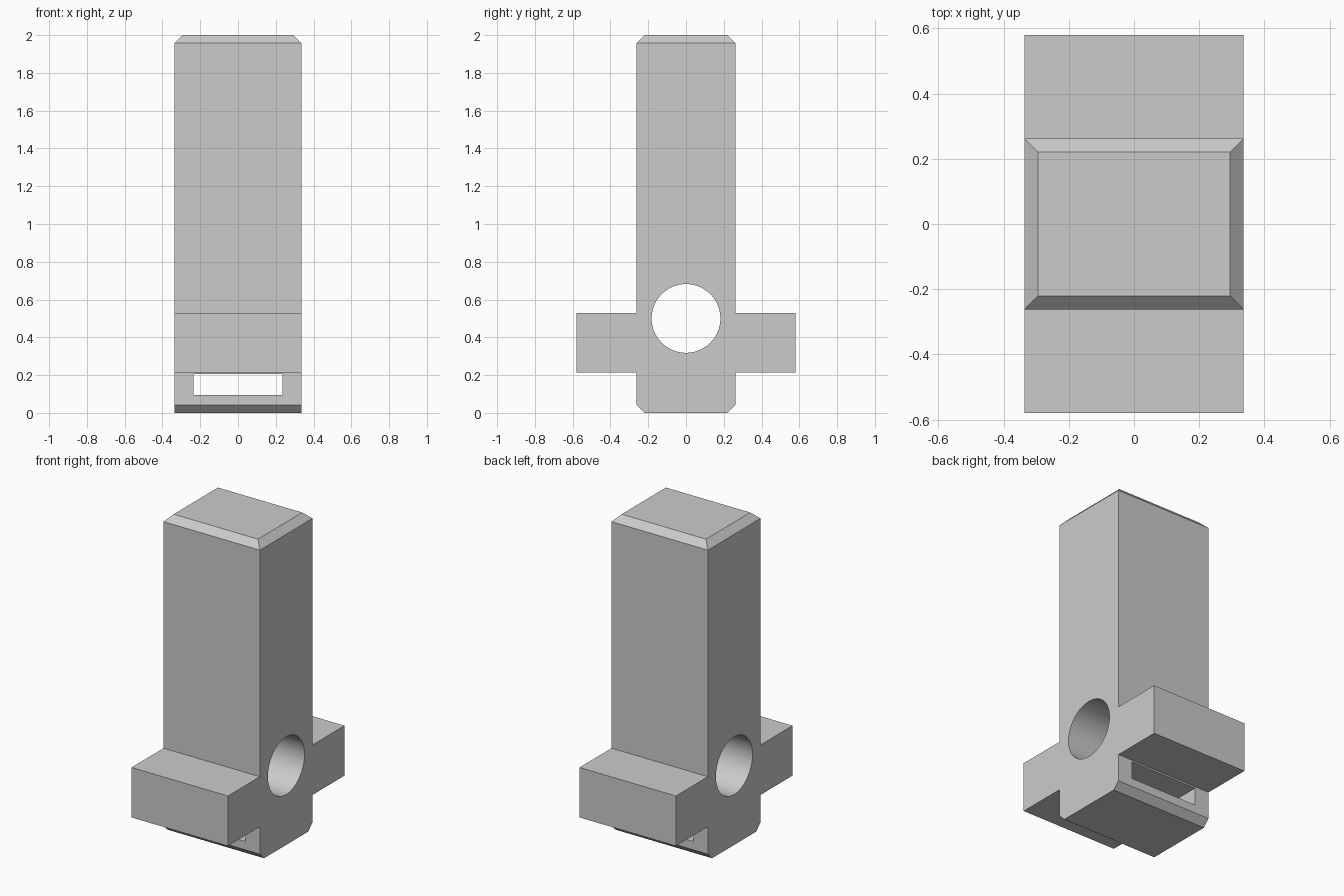
import bpy, bmesh, math
from mathutils import Matrix

if "Cube" in bpy.data.objects:
    bpy.data.objects.remove(bpy.data.objects["Cube"], do_unlink=True)

HALF_W, HALF_D, ARM, HEIGHT = 0.336, 0.262, 0.58, 2.0
ARM_LOW, ARM_TOP, CHAMFER = 0.215, 0.53, 0.042

grey = bpy.data.materials.new("plain grey")
grey.use_nodes = True
colour = (0.6, 0.6, 0.6, 1)
grey.diffuse_color = colour
grey.node_tree.nodes["Principled BSDF"].inputs["Base Color"].default_value = colour


def make_object(name, bm):
    mesh = bpy.data.meshes.new(name)
    bmesh.ops.recalc_face_normals(bm, faces=bm.faces)
    bm.to_mesh(mesh)
    bm.free()
    mesh.materials.append(grey)
    obj = bpy.data.objects.new(name, mesh)
    bpy.context.collection.objects.link(obj)
    return obj


# Cross-shaped side profile, extruded across the width
half = [(HALF_D, 0), (HALF_D, ARM_LOW), (ARM, ARM_LOW),
        (ARM, ARM_TOP), (HALF_D, ARM_TOP), (HALF_D, HEIGHT)]
outline = half + [(-y, z) for y, z in reversed(half)]
bm = bmesh.new()
side = bm.faces.new([bm.verts.new((-HALF_W, y, z)) for y, z in outline])
grown = bmesh.ops.extrude_face_region(bm, geom=[side], use_keep_orig=True)
bmesh.ops.translate(bm, vec=(2 * HALF_W, 0, 0),
                    verts=[v for v in grown["geom"] if isinstance(v, bmesh.types.BMVert)])
bmesh.ops.recalc_face_normals(bm, faces=bm.faces)


# Chamfer the whole top rim, and the front and back edges of the foot
def on_rim(edge):
    a, b = (v.co for v in edge.verts)
    top = min(a.z, b.z) > HEIGHT - 0.01
    foot = max(a.z, b.z) < 0.01 and abs(a.x - b.x) > 0.1
    return top or foot


bmesh.ops.bevel(bm, geom=[e for e in bm.edges if on_rim(e)], offset=CHAMFER,
                offset_type='OFFSET', segments=1, affect='EDGES')
body = make_object("post_with_arms", bm)

# Round cross hole cutter
bm = bmesh.new()
bmesh.ops.create_cone(bm, cap_ends=True, segments=96, radius1=0.182, radius2=0.182, depth=1,
                      matrix=Matrix.Translation((0, 0, 0.5)) @ Matrix.Rotation(math.pi / 2, 4, 'Y'))
hole = make_object("hole_cutter", bm)

# Rectangular slot cutter through the foot
bm = bmesh.new()
bmesh.ops.create_cube(bm, size=1, matrix=Matrix.Translation((0, 0, 0.15))
                      @ Matrix.Diagonal((0.47, 1, 0.11, 1)))
slot = make_object("slot_cutter", bm)

# Cut both openings and apply them
bpy.ops.object.select_all(action='DESELECT')
body.select_set(True)
bpy.context.view_layer.objects.active = body
for cutter in (hole, slot):
    cutter.hide_render = True
    cut = body.modifiers.new(cutter.name, 'BOOLEAN')
    cut.operation, cut.solver, cut.object = 'DIFFERENCE', 'EXACT', cutter
    bpy.ops.object.modifier_apply(modifier=cut.name)
    bpy.data.objects.remove(cutter, do_unlink=True)

bpy.ops.object.shade_smooth_by_angle(angle=math.radians(30))
